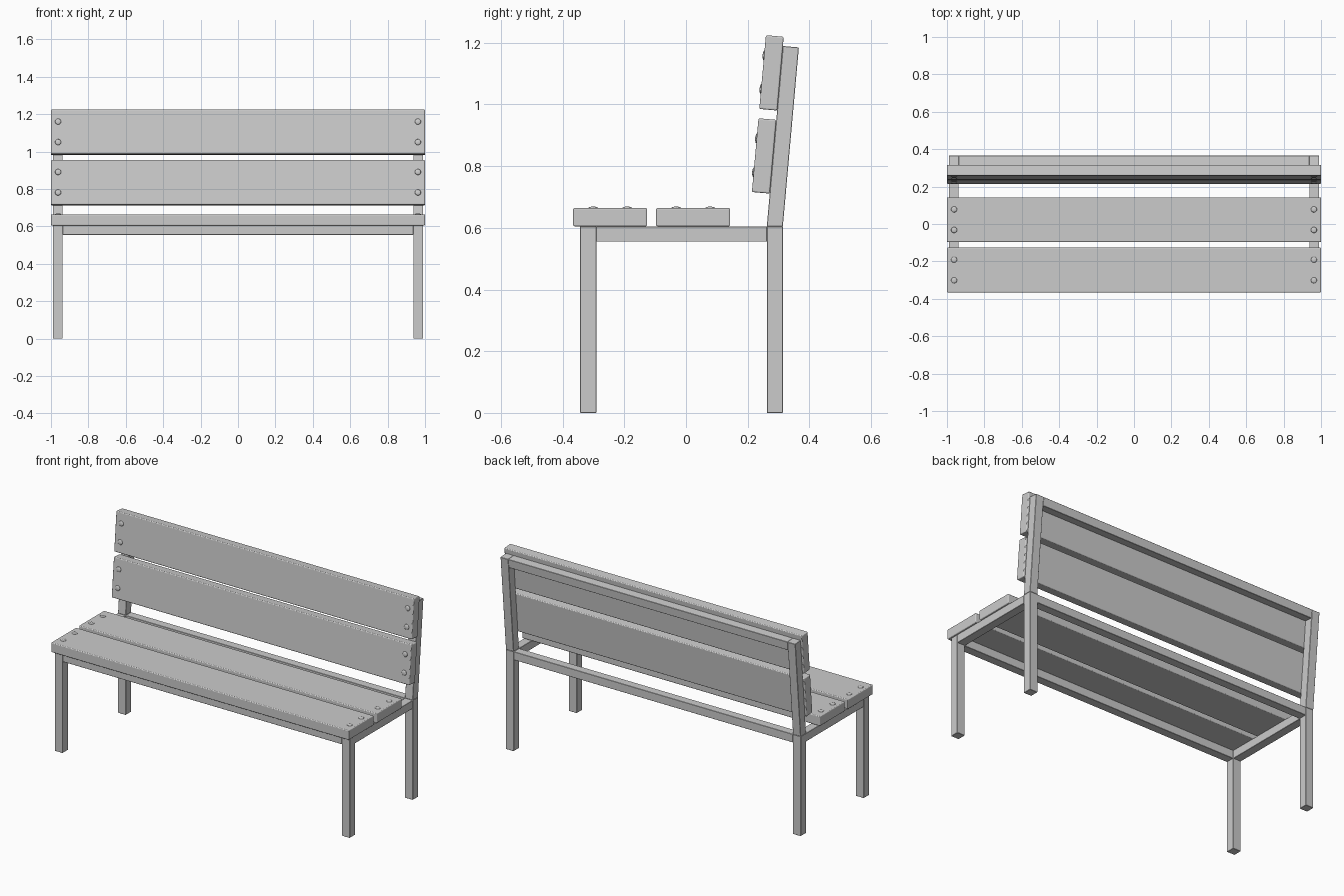
import bpy, bmesh
from math import radians, sin, cos
from mathutils import Matrix, Vector

if "Cube" in bpy.data.objects:
    bpy.data.objects.remove(bpy.data.objects["Cube"])

TILT = radians(5.1)
X0, X1 = 0.938, 0.99            # inner / outer side of the steel frame
SEAT = 0.605                    # top of the steel seat frame
BACK = Matrix.Translation((0, 0.262, SEAT)) @ Matrix.Rotation(-TILT, 4, 'X')


def finish(bm, name, bevel, segments=2):
    bmesh.ops.recalc_face_normals(bm, faces=bm.faces)
    me = bpy.data.meshes.new(name)
    bm.to_mesh(me)
    bm.free()
    ob = bpy.data.objects.new(name, me)
    bpy.context.collection.objects.link(ob)
    if bevel:
        m = ob.modifiers.new("bevel", 'BEVEL')
        m.width, m.segments = bevel, segments
    return ob


def box(name, lo, hi, matrix=Matrix(), bevel=0.0015, segments=1):
    lo, hi = Vector(lo), Vector(hi)
    bm = bmesh.new()
    bmesh.ops.create_cube(bm, size=1)
    bmesh.ops.scale(bm, vec=hi - lo, verts=bm.verts)
    bmesh.ops.translate(bm, vec=(lo + hi) / 2, verts=bm.verts)
    bmesh.ops.transform(bm, matrix=matrix, verts=bm.verts)
    return finish(bm, name, bevel, segments)


def bolt(name, matrix):
    # flattened dome head
    bm = bmesh.new()
    bmesh.ops.create_uvsphere(bm, u_segments=16, v_segments=8, radius=1)
    bmesh.ops.transform(bm, matrix=matrix @ Matrix.Diagonal((0.016, 0.016, 0.005, 1)),
                        verts=bm.verts)
    for f in bm.faces:
        f.smooth = True
    return finish(bm, name, 0)


def back_post(name, a, b):
    # leaning post, cut level where it meets the leg
    top_f = BACK @ Vector((0, 0, 0.587))
    top_b = BACK @ Vector((0, 0.052, 0.587))
    prof = [(0.262, SEAT), (0.314, SEAT), top_b.yz, top_f.yz]
    bm = bmesh.new()
    face = bm.faces.new([bm.verts.new((a, y, z)) for y, z in prof])
    ext = bmesh.ops.extrude_face_region(bm, geom=[face])
    bmesh.ops.translate(bm, vec=(b - a, 0, 0),
                        verts=[v for v in ext['geom'] if isinstance(v, bmesh.types.BMVert)])
    return finish(bm, name, 0.0015, 1)


# steel side frames
for side, s in (("left", -1), ("right", 1)):
    a, b = sorted((s * X0, s * X1))
    box(f"front_leg_{side}", (a, -0.343, 0), (b, -0.291, SEAT))
    box(f"back_leg_{side}", (a, 0.262, 0), (b, 0.314, SEAT))
    box(f"side_rail_{side}", (a, -0.291, 0.555), (b, 0.262, SEAT))
    back_post(f"back_post_{side}", a, b)

# long rails
box("front_rail", (-X0, -0.343, 0.555), (X0, -0.291, SEAT))
box("rear_rail", (-X0, 0.262, 0.555), (X0, 0.314, SEAT))
box("top_rail", (-X0, 0, 0.535), (X0, 0.052, 0.587), BACK)

# seat slats with bolts
for i, y in enumerate((-0.366, -0.097)):
    box(f"seat_slat_{i}", (-1, y, SEAT), (1, y + 0.24, 0.664), bevel=0.005, segments=3)
    for s in (-1, 1):
        for d in (0.065, 0.175):
            bolt("seat_bolt", Matrix.Translation((s * 0.962, y + d, 0.664)))

# backrest slats with bolts
for i, u in enumerate((0.1065, 0.377)):
    box(f"back_slat_{i}", (-1, -0.058, u), (1, 0, u + 0.24), BACK, bevel=0.005, segments=3)
    for s in (-1, 1):
        for d in (0.065, 0.175):
            bolt("back_bolt", BACK @ Matrix.Translation((s * 0.962, -0.058, u + d))
                 @ Matrix.Rotation(radians(90), 4, 'X'))
